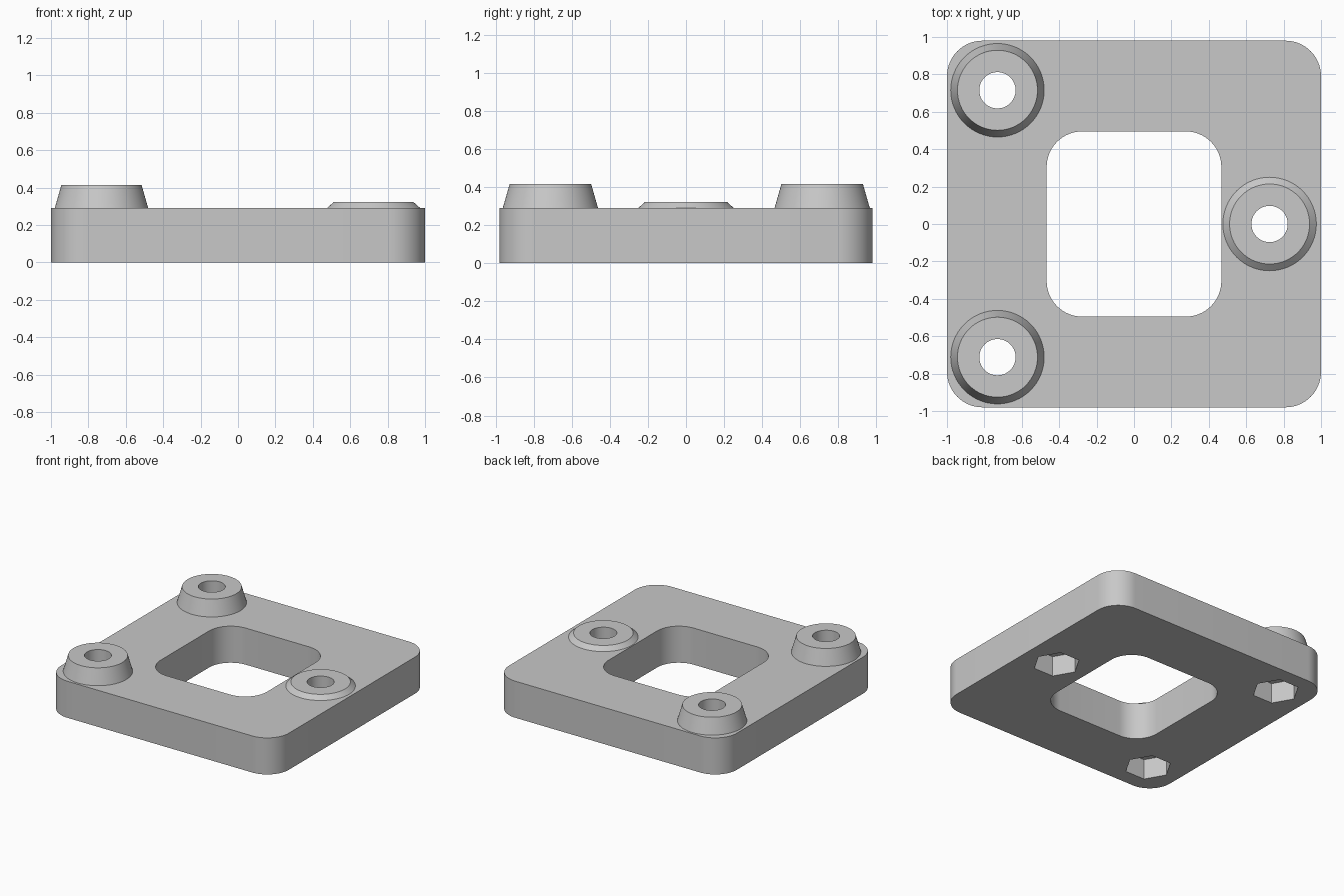
import bpy, bmesh
from math import pi, cos, sin

cube = bpy.data.objects.get("Cube")
if cube:
    bpy.data.objects.remove(cube, do_unlink=True)

PLATE_TOP = 0.29
BORE_RADIUS = 0.097
POCKET_RADIUS = 0.17
POCKET_DEPTH = 0.16
SEGMENTS = 64

grey = bpy.data.materials.new("light_grey")
grey.use_nodes = True
colour = (0.58, 0.58, 0.58, 1)
grey.diffuse_color = colour
grey.node_tree.nodes["Principled BSDF"].inputs["Base Color"].default_value = colour


def loft(name, rings, capped=True):
    """Skin a stack of equal-length point rings; optionally close the ends."""
    bm = bmesh.new()
    loops = [[bm.verts.new(p) for p in ring] for ring in rings]
    for low, high in zip(loops, loops[1:]):
        for i in range(len(low)):
            j = (i + 1) % len(low)
            bm.faces.new((low[i], low[j], high[j], high[i]))
    if capped:
        bm.faces.new(loops[0][::-1])
        bm.faces.new(loops[-1])
    mesh = bpy.data.meshes.new(name)
    bm.to_mesh(mesh)
    bm.free()
    mesh.materials.append(grey)
    obj = bpy.data.objects.new(name, mesh)
    bpy.context.collection.objects.link(obj)
    return obj


def circle(x, y, radius, z, sides=SEGMENTS):
    return [(x + radius * cos(2 * pi * i / sides),
             y + radius * sin(2 * pi * i / sides), z) for i in range(sides)]


def rounded_rectangle(half_x, half_y, radius, z, steps=16):
    points = []
    for corner, (sx, sy) in enumerate([(1, 1), (-1, 1), (-1, -1), (1, -1)]):
        for i in range(steps + 1):
            a = pi / 2 * (corner + i / steps)
            points.append((sx * (half_x - radius) + radius * cos(a),
                           sy * (half_y - radius) + radius * sin(a), z))
    return points


def cut(target, cutter):
    """Apply a boolean difference and discard the cutter."""
    mod = target.modifiers.new("cut", "BOOLEAN")
    mod.operation = "DIFFERENCE"
    mod.solver = "EXACT"
    mod.object = cutter
    bpy.context.view_layer.objects.active = target
    bpy.ops.object.modifier_apply(modifier=mod.name)
    bpy.data.objects.remove(cutter, do_unlink=True)


# Base plate with rounded corners and a central window
plate = loft("base_plate", [rounded_rectangle(1, 0.98, 0.19, z) for z in (0, PLATE_TOP)])
cut(plate, loft("window_cutter",
                [rounded_rectangle(0.467, 0.495, 0.19, z) for z in (-0.1, 0.5)]))

# Tapered bosses, each with a bore and a hexagonal nut pocket underneath
bosses = [("back_right_boss", -0.73, 0.715, 0.415),
          ("front_right_boss", -0.73, -0.712, 0.415),
          ("left_boss", 0.725, 0, 0.322)]
parts = [plate]
for name, x, y, top in bosses:
    parts.append(loft(name, [circle(x, y, 0.25, PLATE_TOP),
                             circle(x, y, 0.214, top),
                             circle(x, y, BORE_RADIUS, top),
                             circle(x, y, BORE_RADIUS, PLATE_TOP)], capped=False))
    cut(plate, loft("bore_cutter", [circle(x, y, BORE_RADIUS, z) for z in (-0.1, 0.5)]))
    cut(plate, loft("pocket_cutter",
                    [circle(x, y, POCKET_RADIUS, z, 6) for z in (-0.1, POCKET_DEPTH)]))

# Smooth curved walls, keep edges crisp
bpy.ops.object.select_all(action="DESELECT")
for part in parts:
    part.select_set(True)
bpy.context.view_layer.objects.active = plate
bpy.ops.object.shade_smooth_by_angle(angle=pi / 9)
